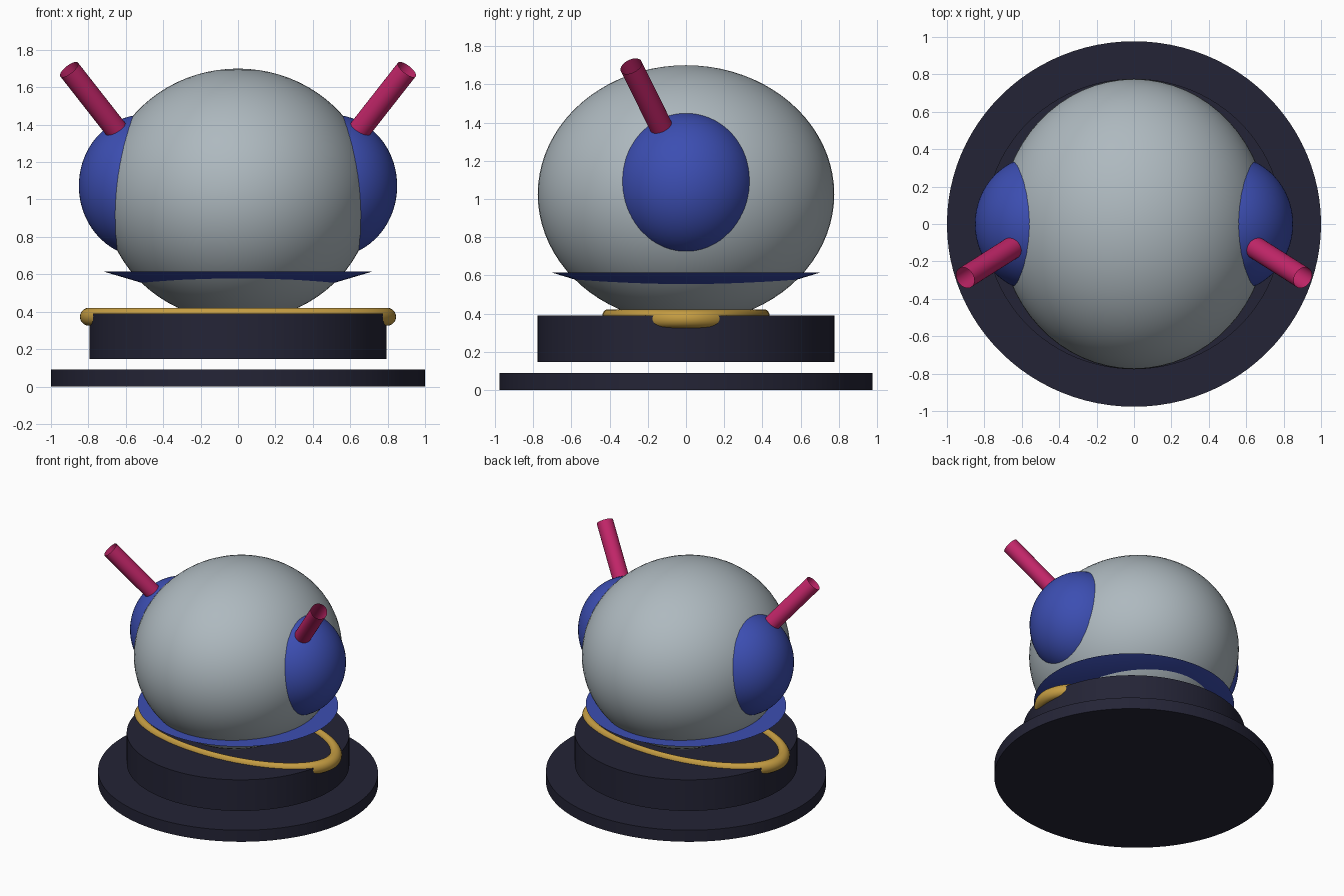
import bpy, math
from mathutils import Vector

if "Cube" in bpy.data.objects:
    bpy.data.objects.remove(bpy.data.objects["Cube"])

Y = 0.977  # slight front-to-back squash of the round parts


def material(name, rgb):
    m = bpy.data.materials.new(name)
    lin = [c / 255 / 12.92 if c < 10 else ((c / 255 + 0.055) / 1.055) ** 2.4 for c in rgb]
    m.diffuse_color = (*lin, 1)
    m.use_nodes = True
    m.node_tree.nodes["Principled BSDF"].inputs["Base Color"].default_value = m.diffuse_color
    return m


NAVY = material("dark_navy", (36, 36, 54))
GREY = material("pale_grey", (174, 185, 191))
BLUE = material("blue", (60, 78, 178))
GOLD = material("gold", (196, 156, 66))
PINK = material("pink", (196, 38, 106))


def finish(name, mat):
    """Name, colour and smooth the newly added object."""
    ob = bpy.context.object
    ob.name = name
    ob.data.materials.append(mat)
    bpy.ops.object.transform_apply(location=False, rotation=True, scale=True)
    bpy.ops.object.shade_smooth_by_angle(angle=math.radians(35))
    return ob


def frustum(name, mat, r_low, r_high, z0, z1):
    bpy.ops.mesh.primitive_cone_add(vertices=96, radius1=r_low, radius2=r_high,
                                    depth=z1 - z0, location=(0, 0, (z0 + z1) / 2))
    bpy.context.object.scale = (1, Y, 1)
    return finish(name, mat)


def ellipsoid(name, mat, centre, radii):
    bpy.ops.mesh.primitive_uv_sphere_add(segments=64, ring_count=40, radius=1, location=centre)
    bpy.context.object.scale = radii
    return finish(name, mat)


# Stand: wide foot plate and drum floating just above it
frustum("foot_plate", NAVY, 1.0, 1.0, 0.0, 0.09)
frustum("drum", NAVY, 0.795, 0.795, 0.147, 0.39)

# Oval gold ring sunk into the top of the drum
bpy.ops.mesh.primitive_torus_add(major_radius=0.797, minor_radius=0.048, major_segments=96,
                                 minor_segments=24, location=(0, 0, 0.373))
bpy.context.object.scale = (1, 0.521, 1)
finish("gold_ring", GOLD)

# Head shell and the flared collar under it
ellipsoid("head", GREY, (0, 0, 1.025), (0.72, 0.776, 0.675))
frustum("collar", BLUE, 0.50, 0.716, 0.55, 0.614)

# Ear domes, each with an open tube antenna
for side, s in (("left", -1), ("right", 1)):
    ellipsoid(side + "_ear", BLUE, (s * 0.50, 0, 1.073), (0.351, 0.366, 0.381))
    a = Vector((s * 0.642, -0.122, 1.362))
    b = Vector((s * 0.903, -0.287, 1.695))
    bpy.ops.mesh.primitive_cylinder_add(vertices=32, radius=0.06, depth=(b - a).length,
                                        end_fill_type='NOTHING', location=(a + b) / 2)
    bpy.context.object.rotation_euler = (b - a).to_track_quat('Z', 'Y').to_euler()
    finish(side + "_antenna", PINK)
